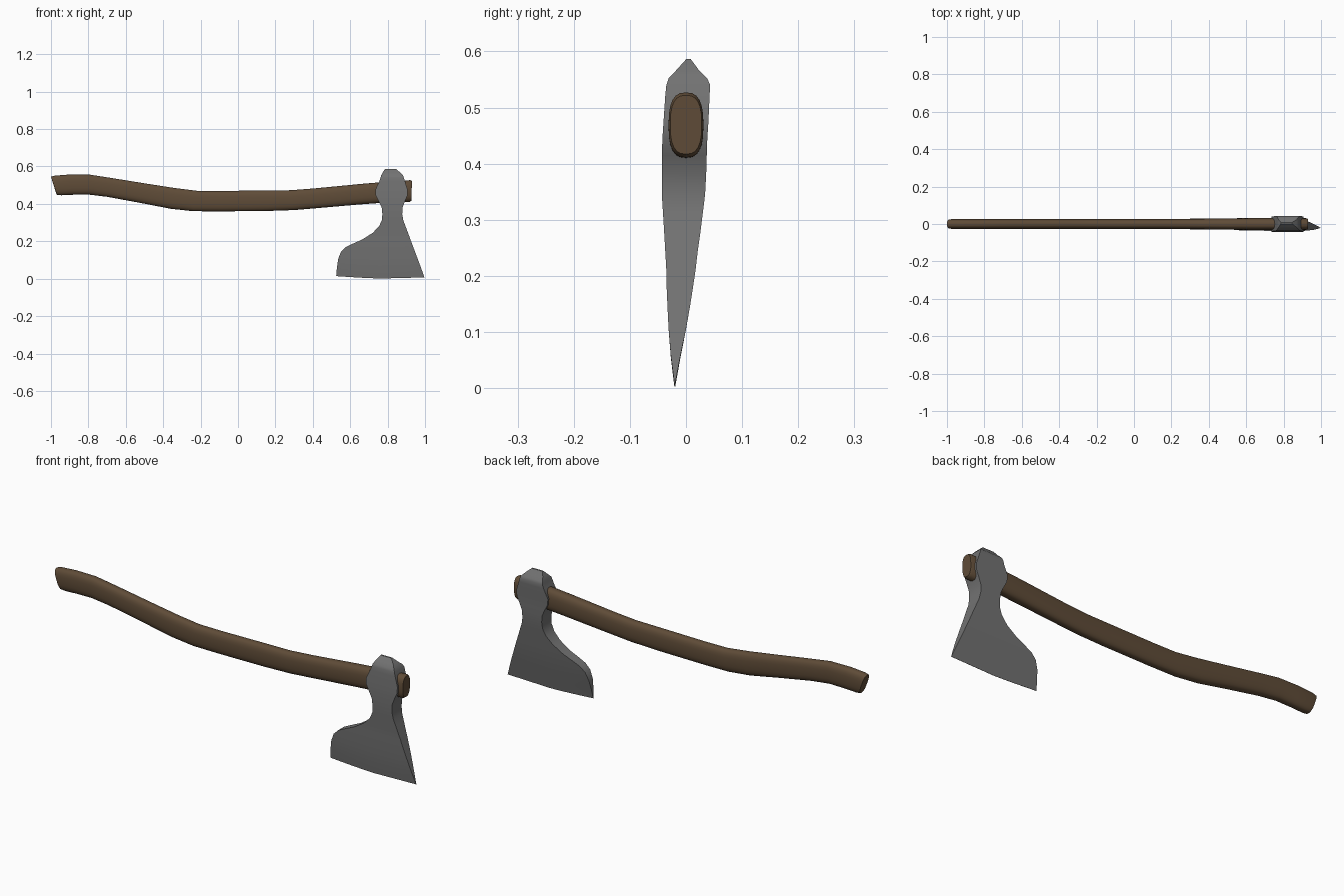
import bpy, bmesh, math


def material(name, color):
    m = bpy.data.materials.new(name)
    m.diffuse_color = (*color, 1)
    return m


def loft(name, rings, mat, angle):
    """Join equal-length closed rings of points into a capped solid."""
    bm = bmesh.new()
    vs = [[bm.verts.new(p) for p in ring] for ring in rings]
    n = len(vs[0])
    for a, b in zip(vs, vs[1:]):
        for i in range(n):
            j = (i + 1) % n
            bm.faces.new((a[i], a[j], b[j], b[i]))
    bm.faces.new(vs[0][::-1])
    bm.faces.new(vs[-1])
    bmesh.ops.remove_doubles(bm, verts=bm.verts, dist=0.0003)
    bmesh.ops.recalc_face_normals(bm, faces=bm.faces)
    me = bpy.data.meshes.new(name)
    bm.to_mesh(me)
    bm.free()
    me.materials.append(mat)
    ob = bpy.data.objects.new(name, me)
    bpy.context.collection.objects.link(ob)
    bpy.ops.object.select_all(action='DESELECT')
    ob.select_set(True)
    bpy.context.view_layer.objects.active = ob
    bpy.ops.object.shade_smooth_by_angle(angle=math.radians(angle))
    return ob


wood = material("brown wood", (0.115, 0.072, 0.039))
steel = material("grey steel", (0.17, 0.17, 0.17))

# Curved handle: x at top, x at bottom, top z, bottom z, half width
sections = [
    (-0.997, -0.972, 0.536, 0.456, 0.021),
    (-1.000, -0.967, 0.545, 0.448, 0.025),
    (-0.980, -0.945, 0.551, 0.446, 0.027),
    (-0.90, -0.88, 0.557, 0.449, 0.027),
    (-0.79, -0.80, 0.556, 0.450, 0.027),
    (-0.68, -0.70, 0.539, 0.438, 0.027),
    (-0.50, -0.52, 0.510, 0.405, 0.027),
    (-0.34, -0.36, 0.485, 0.374, 0.027),
    (-0.22, -0.24, 0.470, 0.361, 0.027),
    (-0.10, -0.10, 0.469, 0.360, 0.027),
    (0.15, 0.15, 0.472, 0.362, 0.027),
    (0.28, 0.30, 0.473, 0.367, 0.028),
    (0.40, 0.42, 0.482, 0.377, 0.029),
    (0.65, 0.65, 0.506, 0.397, 0.032),
    (0.80, 0.80, 0.519, 0.408, 0.032),
    (0.922, 0.918, 0.527, 0.411, 0.031),
    (0.930, 0.927, 0.522, 0.417, 0.028),
]
N = 24
rings = []
for xt, xb, zt, zb, hw in sections:
    ring = []
    for i in range(N):
        a = 2 * math.pi * i / N
        c, s = math.cos(a), math.sin(a)
        u = math.copysign(abs(c) ** 0.75, c)
        v = math.copysign(abs(s) ** 0.75, s)
        t = (v + 1) / 2
        ring.append((xb + (xt - xb) * t, hw * u, zb + (zt - zb) * t))
    rings.append(ring)
loft("handle", rings, wood, 50)

# Axe head: z, left x, right x, front y, back y
rows = [
    (0.003, 0.525, 0.997, -0.0205, -0.0195),
    (0.055, 0.529, 0.979, -0.027, -0.010),
    (0.105, 0.536, 0.961, -0.031, 0.000),
    (0.145, 0.551, 0.946, -0.033, 0.007),
    (0.170, 0.577, 0.937, -0.034, 0.011),
    (0.190, 0.620, 0.929, -0.035, 0.014),
    (0.210, 0.665, 0.922, -0.035, 0.017),
    (0.245, 0.720, 0.909, -0.037, 0.021),
    (0.280, 0.754, 0.896, -0.039, 0.026),
    (0.312, 0.769, 0.884, -0.041, 0.030),
    (0.345, 0.772, 0.878, -0.043, 0.034),
    (0.382, 0.768, 0.880, -0.043, 0.036),
    (0.415, 0.752, 0.893, -0.043, 0.037),
    (0.445, 0.736, 0.906, -0.042, 0.038),
    (0.475, 0.734, 0.907, -0.040, 0.040),
    (0.520, 0.755, 0.893, -0.037, 0.042),
    (0.540, 0.762, 0.887, -0.035, 0.043),
    (0.552, 0.765, 0.882, -0.031, 0.038),
    (0.568, 0.774, 0.867, -0.016, 0.022),
    (0.587, 0.786, 0.845, 0.001, 0.008),
]
COLS = 8
rings = []
for z, xl, xr, yf, yb in rows:
    front, back = [], []
    for i in range(COLS + 1):
        t = i / COLS
        # the cutting edge bows slightly and rises at the heel
        bow = max(0, 1 - z / 0.12)
        zz = z + bow * (0.013 * max(0, 1 - 2 * t) ** 1.3 + 0.006 * max(0, 2 * t - 1) - 0.002)
        x = xl + (xr - xl) * t
        front.append((x, yf, zz))
        back.append((x, yb, zz))
    rings.append(front + back[::-1])
loft("axe_head", rings, steel, 32)
